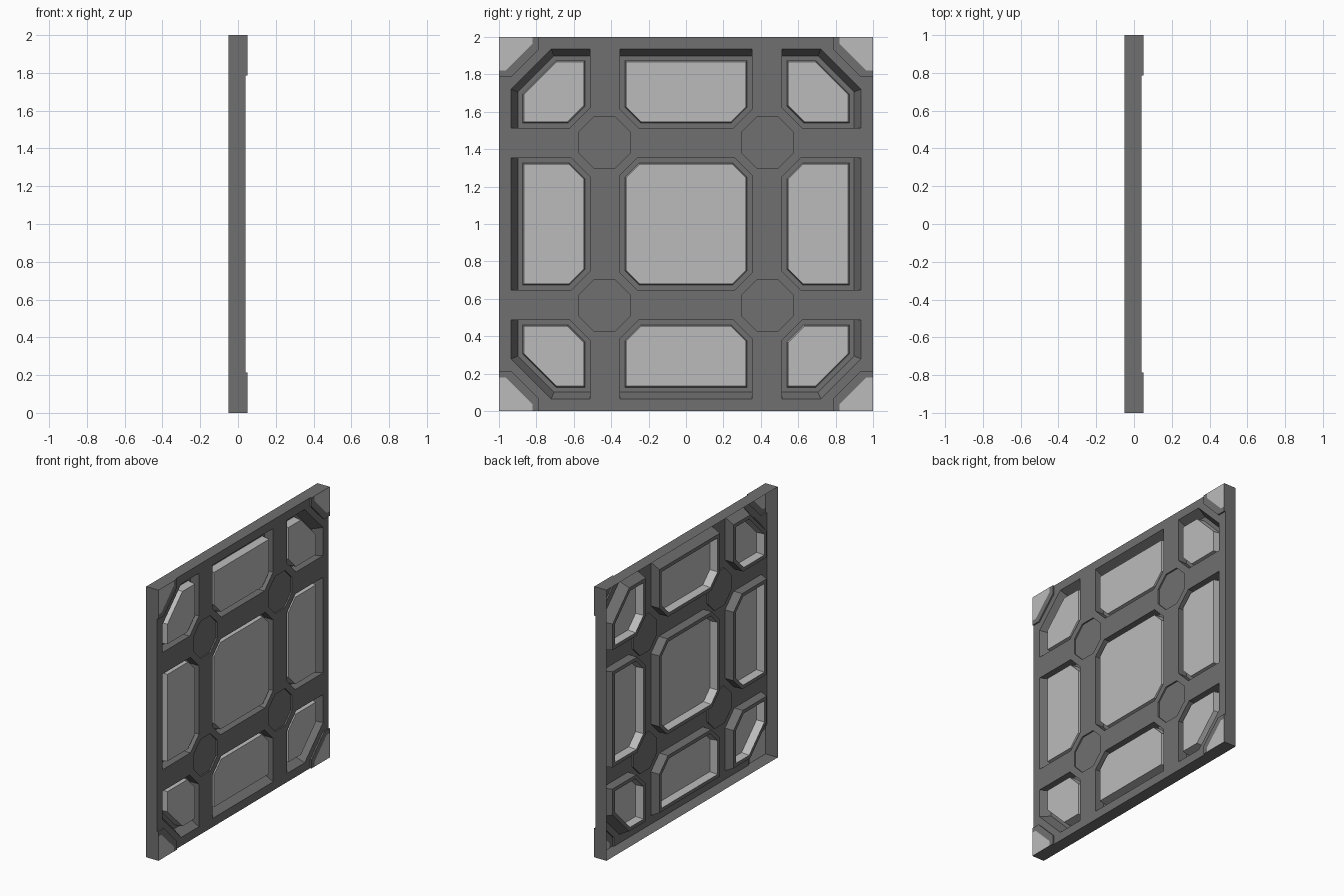
import bpy
import bmesh
import math
from mathutils import Vector

cube = bpy.data.objects.get("Cube")
if cube:
    bpy.data.objects.remove(cube, do_unlink=True)

# Depth levels along x
BACK, GROOVE, PANE, PLATE, PAD = -0.05, -0.03, 0.03, 0.04, 0.05
SLOPE, LEDGE, TAPER = 0.037, 0.026, 0.006
SPANS = [(-0.936, -0.513), (-0.353, 0.353), (0.513, 0.936)]
CORNERS = [(0, 0), (1, 0), (1, 1), (0, 1)]


def material(name, value):
    mat = bpy.data.materials.new(name)
    mat.use_nodes = True
    colour = (value, value, value, 1)
    mat.diffuse_color = colour
    mat.node_tree.nodes["Principled BSDF"].inputs["Base Color"].default_value = colour
    return mat


dark = material("dark grey metal", 0.16)
light = material("light grey panel", 0.50)


def loop(bm, points, x):
    return [bm.verts.new((x, y, z + 1)) for y, z in points]


def bridge(bm, a, b, closed=True):
    for k in range(len(a) if closed else len(a) - 1):
        n = (k + 1) % len(a)
        bm.faces.new((a[k], a[n], b[n], b[k]))


def finish(bm, name, mat):
    bmesh.ops.remove_doubles(bm, verts=bm.verts, dist=0.0001)
    bmesh.ops.recalc_face_normals(bm, faces=bm.faces)
    front = max(bm.faces, key=lambda f: abs(f.normal.x) * f.calc_area())
    if front.normal.x < 0:
        bmesh.ops.reverse_faces(bm, faces=bm.faces)
    mesh = bpy.data.meshes.new(name)
    bm.to_mesh(mesh)
    bm.free()
    mesh.materials.append(mat)
    bpy.context.collection.objects.link(bpy.data.objects.new(name, mesh))


def window(i, j, slope, inset):
    """Clipped rectangle for grid cell i, j; slope shifts only its border sides."""
    points = []
    for a, b in CORNERS:
        edge_y, edge_z = i == 2 * a, j == 2 * b
        u, v = 1 - 2 * a, 1 - 2 * b
        y = SPANS[i][a] + u * (inset + slope * edge_y)
        z = SPANS[j][b] + v * (inset + slope * edge_z)
        if edge_y != edge_z:
            points.append((y, z))
            continue
        if edge_y:
            cut = 0.215 - 0.586 * (slope + inset)
        else:
            cut = 0.26 - sum(0.084 if k == 1 else 0.076 for k in (i, j)) - 0.586 * inset
        pair = [(y, z + v * cut), (y + u * cut, z)]
        points += pair if a == b else pair[::-1]
    return points


def corner_path(a, b, size, cut):
    """Open path that fences off one corner of the square."""
    y, z, u, v = 2 * a - 1, 2 * b - 1, 1 - 2 * a, 1 - 2 * b
    s = size - cut
    path = [(y, z + v * size), (y + u * s, z + v * size),
            (y + u * size, z + v * s), (y + u * size, z)]
    return path if a == b else path[::-1]


def octagon(cy, cz):
    r = 0.137 / math.cos(math.pi / 8)
    angles = [math.pi * (k + 0.5) / 4 for k in range(8)]
    return [(cy + r * math.cos(t), cz + r * math.sin(t)) for t in angles]


cells = [(i, j) for i in range(3) for j in range(3)]
hubs = [(y, z) for y in (-0.436, 0.436) for z in (-0.436, 0.436)]

# Front plate with openings, plus the pocket walls and ledges behind it
bm = bmesh.new()
outline = []
for a, b in CORNERS:
    outline += corner_path(a, b, 0.215, 0.15)
rims = [loop(bm, outline, PLATE)]
rims += [loop(bm, window(i, j, 0, 0), PLATE) for i, j in cells]
rims += [loop(bm, octagon(*h), PLATE) for h in hubs]
edges = [bm.edges.new((r[k - 1], r[k])) for r in rims for k in range(len(r))]
bmesh.ops.triangle_fill(bm, edges=edges, use_beauty=True, normal=Vector((1, 0, 0)))
bmesh.ops.dissolve_limit(bm, angle_limit=0.01, verts=bm.verts, edges=bm.edges)
for i, j in cells:
    rings = [loop(bm, window(i, j, 0, 0), PLATE),
             loop(bm, window(i, j, SLOPE, 0), GROOVE),
             loop(bm, window(i, j, SLOPE, LEDGE), GROOVE)]
    bridge(bm, rings[0], rings[1])
    bridge(bm, rings[1], rings[2])
finish(bm, "front_plate", dark)

# Outer walls, open at the back
bm = bmesh.new()
square = [(2 * a - 1, 2 * b - 1) for a, b in CORNERS]
bridge(bm, loop(bm, square, BACK), loop(bm, square, PLATE))
finish(bm, "outer_walls", dark)

# Raised panes standing inside the pockets
for i, j in cells:
    bm = bmesh.new()
    base = loop(bm, window(i, j, SLOPE, LEDGE), GROOVE)
    top = loop(bm, window(i, j, SLOPE, LEDGE + TAPER), PANE)
    bridge(bm, base, top)
    bm.faces.new(top)
    finish(bm, f"pane_{i}_{j}", light)

# Sunken octagonal hubs where the bars cross
for n, h in enumerate(hubs):
    bm = bmesh.new()
    rim, floor = loop(bm, octagon(*h), PLATE), loop(bm, octagon(*h), PLATE - 0.01)
    bridge(bm, rim, floor)
    bm.faces.new(floor)
    finish(bm, f"hub_{n}", dark)

# Raised corner brackets with light inserts
for n, (a, b) in enumerate(CORNERS):
    tip = [(2 * a - 1, 2 * b - 1)]
    outer, inner = corner_path(a, b, 0.215, 0.15), corner_path(a, b, 0.18, 0.145)
    bm = bmesh.new()
    bridge(bm, loop(bm, outer + tip, PLATE), loop(bm, outer + tip, PAD))
    bridge(bm, loop(bm, outer, PAD), loop(bm, inner, PAD), closed=False)
    finish(bm, f"corner_bracket_{n}", dark)
    bm = bmesh.new()
    bm.faces.new(loop(bm, inner + tip, PAD))
    finish(bm, f"corner_insert_{n}", light)
